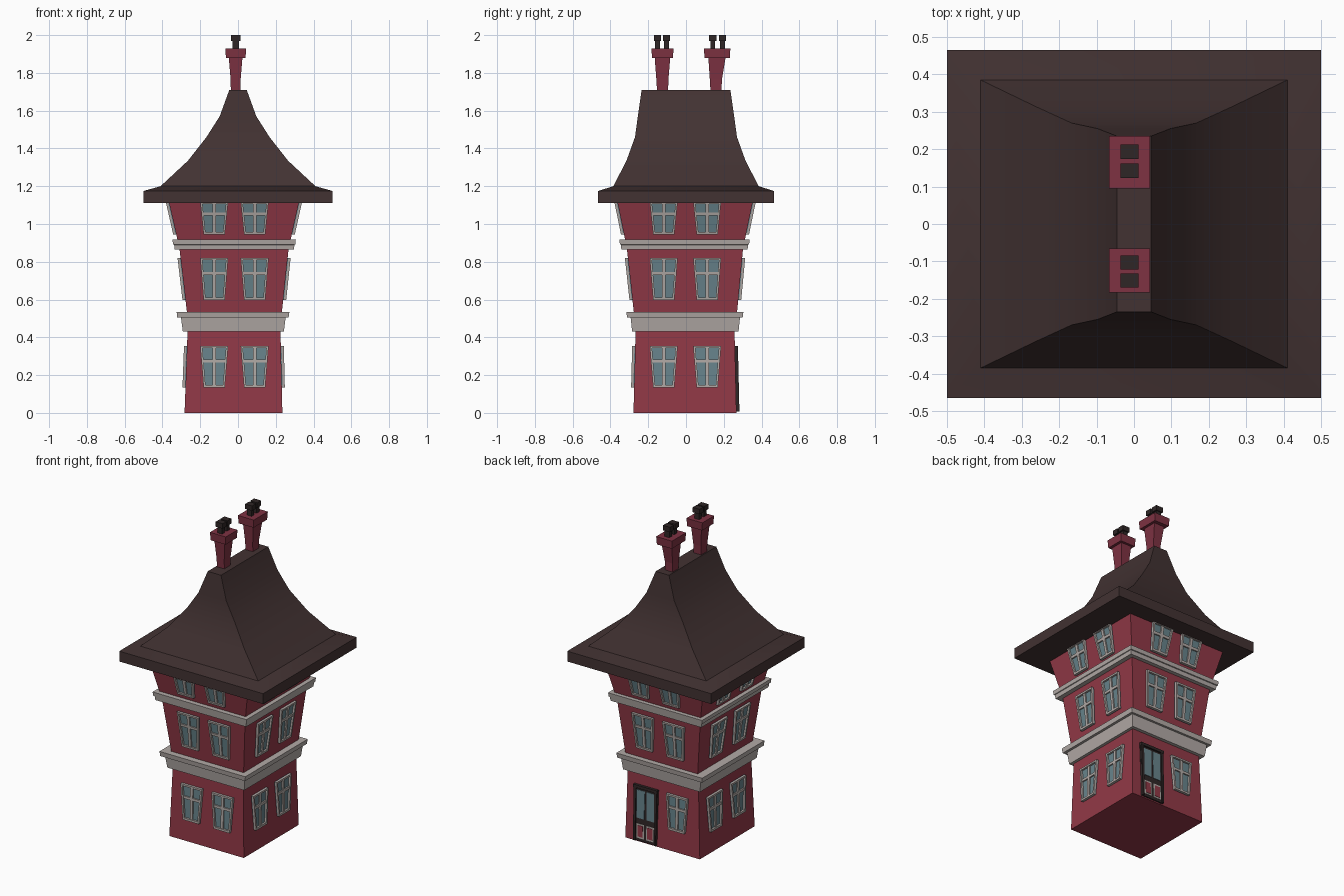
import bpy, bmesh, math

if "Cube" in bpy.data.objects:
    bpy.data.objects.remove(bpy.data.objects["Cube"])


def material(name, r, g, b):
    m = bpy.data.materials.new(name)
    lin = [((c / 255 + 0.055) / 1.055) ** 2.4 for c in (r, g, b)]
    m.diffuse_color = (*lin, 1)
    m.use_nodes = True
    m.node_tree.nodes["Principled BSDF"].inputs["Base Color"].default_value = m.diffuse_color
    return m


RED = material("brick red", 146, 57, 71)
STONE = material("pale stone", 178, 170, 166)
GLASS = material("window glass", 104, 132, 140)
ROOF = material("roof brown", 66, 50, 50)
CHIMNEY = material("chimney red", 126, 50, 66)
DARK = material("dark brown", 47, 38, 38)


def finish(name, bm, mats):
    bmesh.ops.recalc_face_normals(bm, faces=bm.faces[:])
    me = bpy.data.meshes.new(name)
    bm.to_mesh(me)
    bm.free()
    for m in mats:
        me.materials.append(m)
    ob = bpy.data.objects.new(name, me)
    bpy.context.collection.objects.link(ob)
    return ob


def loft(name, levels, mat):
    """Closed solid through rectangles given as (z, x0, x1, y0, y1)."""
    bm = bmesh.new()
    rings = [[bm.verts.new(p) for p in ((x0, y0, z), (x1, y0, z), (x1, y1, z), (x0, y1, z))]
             for z, x0, x1, y0, y1 in levels]
    for a, b in zip(rings, rings[1:]):
        for i in range(4):
            j = (i + 1) % 4
            bm.faces.new((a[i], a[j], b[j], b[i]))
    bm.faces.new(rings[0])
    bm.faces.new(rings[-1])
    return finish(name, bm, [mat])


# Walls: narrow in the middle, flaring upward
WALL = [(0, -.283, .235, -.278, .267), (.43, -.267, .225, -.267, .257),
        (.53, -.270, .232, -.276, .270), (.87, -.310, .268, -.313, .302),
        (1.12, -.367, .324, -.364, .354)]
loft("walls", WALL, RED)

# Stone bands
loft("lower_band", [(.43, -.292, .243, -.285, .278), (.505, -.302, .252, -.293, .286)], STONE)
loft("lower_band_cap", [(.505, -.322, .268, -.312, .300), (.535, -.325, .272, -.316, .304)], STONE)
loft("upper_band", [(.865, -.335, .296, -.342, .326), (.89, -.338, .299, -.345, .329),
                    (.892, -.344, .303, -.350, .334), (.917, -.347, .306, -.353, .337)], STONE)

# Roof: eave slab and swept hipped top
profile = [(1.11, .5, .465), (1.175, .5, .465), (1.2, .41, .385), (1.335, .265, .315),
           (1.46, .167, .27), (1.57, .097, .255), (1.71, .046, .235)]
roof = loft("roof", [(z, -x, x, -y, y) for z, x, y in profile], ROOF)
bpy.context.view_layer.objects.active = roof
roof.select_set(True)
bpy.ops.object.shade_smooth_by_angle(angle=math.radians(25))

# Chimneys with caps and paired pots
X = -.012
for tag, base, top, cap, pots in (
        ("front", (-.153, -.095), (-.166, -.083), (-.183, -.066), (-.151, -.103)),
        ("back", (.13, .188), (.118, .21), (.095, .235), (.142, .193))):
    low = base[0] - .004, base[1] + .002
    loft(tag + "_chimney", [(1.70, X - .026, X + .024, *base), (1.765, X - .027, X + .026, *low),
                            (1.885, X - .037, X + .036, *top)], CHIMNEY)
    loft(tag + "_chimney_cap", [(1.88, X - .052, X + .052, cap[0] + .003, cap[1] - .003),
                                (1.93, X - .055, X + .055, *cap)], CHIMNEY)
    for i, y in enumerate(pots):
        loft(f"{tag}_pot_{i + 1}", [(z, X - h, X + h, y - h * .8, y + h * .8) for z, h in
                                    ((1.92, .016), (1.968, .016), (1.969, .024), (2.0, .024))], DARK)


def wall_at(z):
    for a, b in zip(WALL, WALL[1:]):
        if z <= b[0] or b is WALL[-1]:
            t = (z - a[0]) / (b[0] - a[0])
            return [p + (q - p) * t for p, q in zip(a[1:], b[1:])]


def on_wall(side, u, z, out):
    x0, x1, y0, y1 = wall_at(z)
    return {"front": (u, y0 - out, z), "back": (u, y1 + out, z),
            "left": (x0 - out, u, z), "right": (x1 + out, u, z)}[side]


def plate(bm, side, quad, out, mat):
    """Slab on a wall face from four (u, z) corners."""
    a = [bm.verts.new(on_wall(side, u, z, -.004)) for u, z in quad]
    b = [bm.verts.new(on_wall(side, u, z, out)) for u, z in quad]
    faces = [bm.faces.new(a), bm.faces.new(b)]
    for i in range(4):
        j = (i + 1) % 4
        faces.append(bm.faces.new((a[i], a[j], b[j], b[i])))
    for f in faces:
        f.material_index = mat


def window(side, c, z0, z1, name):
    """Tapered window: glass, frame and cross bars."""
    bm = bmesh.new()

    def half(z):
        return .056 + .018 * (z - z0) / (z1 - z0)

    def strip(za, zb, fa, fb, out, mat):
        plate(bm, side, [(c + fa(za), za), (c + fb(za), za), (c + fb(zb), zb), (c + fa(zb), zb)], out, mat)

    w = .011
    strip(z0, z1, lambda z: -half(z), half, .004, 1)
    strip(z0, z1, lambda z: -half(z), lambda z: w - half(z), .016, 0)
    strip(z0, z1, lambda z: half(z) - w, half, .016, 0)
    strip(z0, z1, lambda z: -.009, lambda z: .009, .012, 0)
    zm = z0 + .63 * (z1 - z0)
    for za, zb, out in ((z0, z0 + .013, .016), (z1 - w, z1, .016), (zm - .008, zm + .008, .012)):
        strip(za, zb, lambda z: -half(z), half, out, 0)
    finish(name, bm, [STONE, GLASS])


# Windows: two per floor on each side, door replaces one at the back
FLOORS = [(.135, .355), (.597, .82), (.945, 1.118)]
for side in ("front", "back", "left", "right"):
    centres = (-.126, .088) if side in ("front", "back") else (-.118, .112)
    for f, (z0, z1) in enumerate(FLOORS):
        for k, c in enumerate(centres):
            if not (side == "back" and f == 0 and k == 1):
                window(side, c, z0, z1, f"{side}_window_{f + 1}_{k + 1}")

# Back door: dark slab, two tall panes, two low panels
bm = bmesh.new()
C = .092


def door_plate(u0, u1, z0, z1, out, mat, flare=0.0):
    plate(bm, "back", [(C + u0, z0), (C + u1, z0), (C + u1 + flare, z1), (C + u0 - flare, z1)], out, mat)


door_plate(-.076, .076, .008, .355, .008, 0, .008)
for s in (-1, 1):
    lo, hi = sorted((s * .008, s * .06))
    door_plate(lo, hi, .15, .325, .011, 1, .003)
    door_plate(lo, hi, .025, .115, .010, 2)
    door_plate(lo + .008, hi - .008, .035, .105, .012, 3)
for a, b in ((-.078, -.066), (.066, .078)):
    door_plate(a, b, .008, .355, .016, 0, .003)
door_plate(-.082, .082, .337, .355, .017, 0)
finish("back_door", bm, [DARK, GLASS, STONE, RED])
